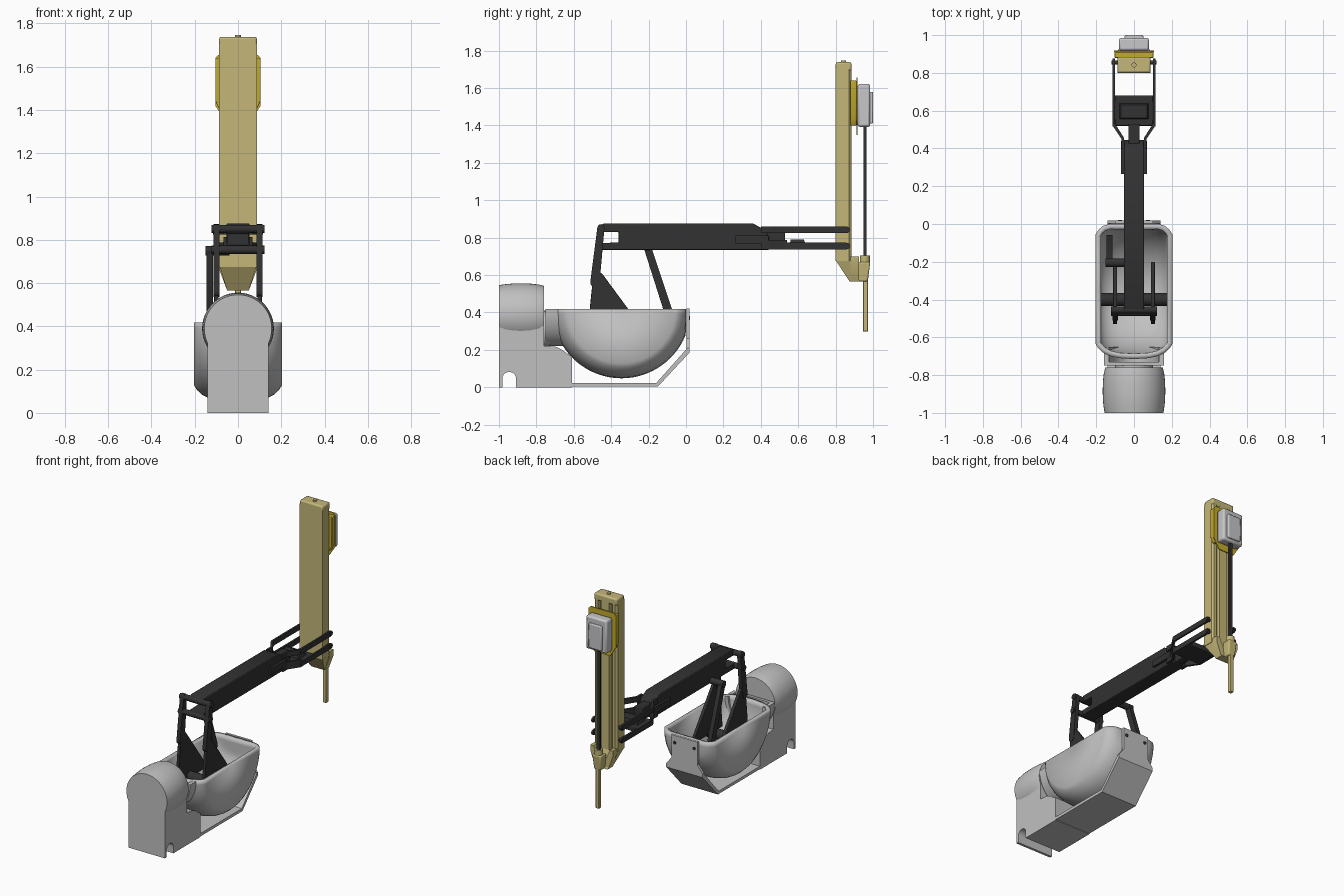
import bpy, bmesh, math
from mathutils import Vector

if "Cube" in bpy.data.objects:
    bpy.data.objects.remove(bpy.data.objects["Cube"], do_unlink=True)


def material(name, rgb):
    m = bpy.data.materials.new(name)
    m.use_nodes = True
    m.diffuse_color = (*rgb, 1)
    m.node_tree.nodes["Principled BSDF"].inputs["Base Color"].default_value = (*rgb, 1)
    return m


GREY = material("light grey", (0.53, 0.53, 0.53))
PALE = material("pale motor grey", (0.57, 0.57, 0.59))
DARK = material("charcoal", (0.032, 0.032, 0.032))
KHAKI = material("khaki", (0.55, 0.47, 0.19))
YELLOW = material("mustard yellow", (0.55, 0.41, 0.025))


def finish(name, bm, mat, bevel=0.0, fix_normals=True):
    if fix_normals:
        bmesh.ops.recalc_face_normals(bm, faces=bm.faces)
    me = bpy.data.meshes.new(name)
    bm.to_mesh(me)
    bm.free()
    me.materials.append(mat)
    me.polygons.foreach_set("use_smooth", [True] * len(me.polygons))
    me.set_sharp_from_angle(angle=math.radians(32))
    ob = bpy.data.objects.new(name, me)
    bpy.context.collection.objects.link(ob)
    if bevel:
        b = ob.modifiers.new("bevel", "BEVEL")
        b.width, b.segments, b.limit_method = bevel, 2, "ANGLE"
        b.angle_limit = math.radians(40)
    return ob


def prism(name, axis, pts, a, b, mat, bevel=0.0):
    """Extrude a 2D outline along an axis from a to b."""
    place = {"x": lambda p, t: (t, p[0], p[1]),
             "y": lambda p, t: (p[0], t, p[1]),
             "z": lambda p, t: (p[0], p[1], t)}[axis]
    bm = bmesh.new()
    lo = [bm.verts.new(place(p, a)) for p in pts]
    hi = [bm.verts.new(place(p, b)) for p in pts]
    n = len(pts)
    bm.faces.new(lo)
    bm.faces.new(hi[::-1])
    for i in range(n):
        j = (i + 1) % n
        bm.faces.new((lo[i], lo[j], hi[j], hi[i]))
    return finish(name, bm, mat, bevel)


def box(name, x0, x1, y0, y1, z0, z1, mat, bevel=0.0):
    return prism(name, "z", [(x0, y0), (x1, y0), (x1, y1), (x0, y1)], z0, z1, mat, bevel)


def cylinder(name, p, q, r, mat, sides=24):
    p, q = Vector(p), Vector(q)
    bm = bmesh.new()
    bmesh.ops.create_cone(bm, cap_ends=True, segments=sides, radius1=r, radius2=r,
                          depth=(q - p).length)
    rot = (q - p).to_track_quat("Z", "Y").to_matrix().to_4x4()
    rot.translation = (p + q) / 2
    bm.transform(rot)
    return finish(name, bm, mat)


def link(name, x, p, q, w0, w1, thick, mat):
    """Flat bar in the y-z plane with rounded ends."""
    d = Vector(q) - Vector(p)
    t = math.atan2(d.y, d.x)
    pts = []
    for c, w, start in ((q, w1, t - math.pi / 2), (p, w0, t + math.pi / 2)):
        for i in range(7):
            a = start + math.pi * i / 6
            pts.append((c[0] + w / 2 * math.cos(a), c[1] + w / 2 * math.sin(a)))
    return prism(name, "x", pts, x - thick / 2, x + thick / 2, mat)


def loft(name, z0, r0, z1, r1, mat, bevel=0.0):
    """Tapered block between two rectangles (x half width, y min, y max)."""
    bm = bmesh.new()
    rings = [[bm.verts.new(v) for v in ((-h, a, z), (h, a, z), (h, b, z), (-h, b, z))]
             for z, (h, a, b) in ((z0, r0), (z1, r1))]
    bm.faces.new(rings[0])
    bm.faces.new(rings[1][::-1])
    for i in range(4):
        j = (i + 1) % 4
        bm.faces.new((rings[0][i], rings[0][j], rings[1][j], rings[1][i]))
    return finish(name, bm, mat, bevel)


def mirrored(pts):
    return pts + [(-x, z) for x, z in reversed(pts)]


# Pedestal with cable notch
arch = [(-0.945 + 0.037 * math.cos(a), 0.045 + 0.037 * math.sin(a))
        for a in [math.pi * (1 - i / 10) for i in range(11)]]
prism("pedestal", "x", [(-1, 0), (-0.982, 0)] + arch +
      [(-0.908, 0), (-0.61, 0), (-0.61, 0.165), (-0.635, 0.18), (-0.67, 0.205), (-0.7, 0.218),
       (-0.76, 0.222), (-0.76, 0.35), (-1, 0.35)], -0.14, 0.14, GREY)

# Bulging barrel on the pedestal
prof = [(-1, 0), (-1, 0.156), (-0.96, 0.162), (-0.92, 0.165), (-0.88, 0.166),
        (-0.83, 0.164), (-0.785, 0.159), (-0.76, 0.152), (-0.76, 0)]
bm = bmesh.new()
vs = [bm.verts.new((0, y, 0.39 + r)) for y, r in prof]
es = [bm.edges.new((vs[i], vs[i + 1])) for i in range(len(vs) - 1)]
bmesh.ops.spin(bm, geom=vs + es, cent=(0, 0, 0.39), axis=(0, 1, 0), angle=2 * math.pi, steps=48)
bmesh.ops.remove_doubles(bm, verts=bm.verts, dist=1e-5)
finish("pedestal_barrel", bm, GREY)
cylinder("shoulder_joint", (0, -0.78, 0.31), (0, -0.73, 0.31), 0.1, GREY)

# Open rounded tub: half revolution about x, cut flat at the back
half = [(0.203, 0), (0.203, 0.29), (0.19, 0.312), (0.165, 0.335), (0.13, 0.353),
        (0.08, 0.365), (0, 0.37)]
rows = half + [(-x, r) for x, r in half[-2::-1]]
N = 40
bm = bmesh.new()
grid = []
for x, r in rows:
    grid.append([bm.verts.new((x, min(-0.345 + r * math.cos(a), 0.0), 0.418 + r * math.sin(a)))
                 for a in [math.pi * (1 + i / N) for i in range(N + 1)]])
for i in range(len(rows) - 1):
    for j in range(N):
        bm.faces.new((grid[i][j], grid[i][j + 1], grid[i + 1][j + 1], grid[i + 1][j]))
bmesh.ops.remove_doubles(bm, verts=bm.verts, dist=1e-5)
bmesh.ops.dissolve_degenerate(bm, edges=bm.edges, dist=1e-5)
bmesh.ops.recalc_face_normals(bm, faces=bm.faces)
bm.faces.ensure_lookup_table()
if min(bm.faces, key=lambda f: f.calc_center_median().z).normal.z > 0:
    bmesh.ops.reverse_faces(bm, faces=bm.faces)
tub = finish("tub", bm, GREY, fix_normals=False)
s = tub.modifiers.new("wall", "SOLIDIFY")
s.thickness, s.offset = 0.028, -1

# Half-round neck between tub and pedestal
angles = [math.pi * (1 + i / 24) for i in range(25)]
outer = [(0.158 * math.cos(a), 0.418 + 0.198 * math.sin(a)) for a in angles]
inner = [(0.132 * math.cos(a), 0.418 + 0.172 * math.sin(a)) for a in reversed(angles)]
prism("neck_shell", "y", outer + inner, -0.73, -0.65, GREY)
prism("neck_end", "y", outer, -0.75, -0.73, GREY)

# Under tray and back panel
prism("tray", "x", [(-0.62, 0.004), (-0.15, 0.004), (0.018, 0.185), (0.018, 0.21), (0.003, 0.205),
                    (-0.158, 0.024), (-0.62, 0.024)], -0.14, 0.14, GREY)
prism("back_panel", "y", mirrored([(0.14, 0.19), (0.14, 0.21), (0.1, 0.26), (0.1, 0.42)]),
      0.002, 0.018, GREY)

# Lifting linkage
cylinder("linkage_axle", (-0.18, -0.4, 0.28), (0.18, -0.4, 0.28), 0.035, DARK)
for side, s in (("left", 1), ("right", -1)):
    cylinder(side + "_panel_bolt", (s * 0.075, 0.01, 0.37), (s * 0.075, 0.022, 0.37), 0.011, DARK)
    x = s * 0.1
    prism(side + "_gusset", "x", [(-0.53, 0.27), (-0.495, 0.61), (-0.45, 0.61), (-0.31, 0.42),
                                  (-0.2, 0.27)], x - 0.011, x + 0.011, DARK, 0.003)
    link(side + "_upright", x, (-0.487, 0.56), (-0.455, 0.853), 0.05, 0.038, 0.028, DARK)
for name, y, z in (("upper_crossbar", -0.455, 0.85), ("lower_crossbar", -0.468, 0.754)):
    cylinder(name, (-0.122, y, z), (0.122, y, z), 0.019, DARK)
link("drive_strut", -0.13, (-0.08, 0.36), (-0.205, 0.745), 0.045, 0.04, 0.03, DARK)
cylinder("strut_pin", (-0.15, -0.205, 0.75), (-0.04, -0.205, 0.75), 0.022, DARK)

# Main arm
prism("main_arm", "x", [(-0.465, 0.83), (-0.465, 0.86), (-0.44, 0.875), (0.36, 0.875), (0.42, 0.842),
                        (0.445, 0.8), (0.445, 0.735), (-0.465, 0.735), (-0.465, 0.77),
                        (-0.36, 0.775), (-0.36, 0.83)], -0.053, 0.053, DARK, 0.005)
box("wrist_knuckle", -0.03, 0.03, 0.38, 0.53, 0.74, 0.83, DARK, 0.005)

# Fork holding the column
box("fork_plate", -0.102, 0.102, 0.52, 0.68, 0.738, 0.77, DARK, 0.005)
loft("fork_web", 0.74, (0.085, 0.55, 0.65), 0.79, (0.07, 0.56, 0.63), DARK)
for side, s in (("left", 1), ("right", -1)):
    box(side + "_arm_cheek", min(s * .05, s * .068), max(s * .05, s * .068), 0.265, 0.44,
        0.768, 0.812, DARK)
    for level, z, y0 in (("upper", 0.842, 0.4), ("lower", 0.755, 0.52)):
        link(f"{side}_{level}_prong", s * 0.108, (0.535, z), (0.858, z), 0.036, 0.036, 0.013, DARK)
        cylinder(f"{side}_{level}_pin", (s * 0.08, 0.855, z), (s * 0.118, 0.855, z), 0.011, DARK)
        z0 = z - 0.018
        prism(f"{side}_{level}_prong_root", "z",
              [(s * 0.114, 0.54), (s * 0.114, 0.522), (s * 0.066, 0.45), (s * 0.066, 0.4),
               (s * 0.05, 0.4), (s * 0.052, 0.455), (s * 0.1, 0.53), (s * 0.1, 0.54)],
              z0, z0 + (0.036 if level == "upper" else 0.05), DARK)

# Column with two grooves along its back
prism("column", "z", mirrored([(0.088, 0.8), (0.088, 0.872), (0.076, 0.885), (0.056, 0.885),
                               (0.052, 0.862), (0.034, 0.862), (0.03, 0.885)]),
      0.675, 1.71, KHAKI)
box("column_cap", -0.088, 0.088, 0.8, 0.885, 1.69, 1.738, KHAKI, 0.01)
cylinder("cap_button", (0, 0.842, 1.73), (0, 0.842, 1.747), 0.013, KHAKI)

# Column foot and tool holder
loft("column_foot", 0.565, (0.05, 0.875, 0.93), 0.678, (0.086, 0.801, 0.885), KHAKI)
for side, s in (("left", 1), ("right", -1)):
    prism(side + "_foot_wing", "y",
          [(s * 0.086, 0.7), (s * 0.062, 0.7), (s * 0.028, 0.62), (s * 0.028, 0.565),
           (s * 0.05, 0.565), (s * 0.086, 0.66)], 0.88, 0.925, KHAKI)
loft("tool_holder", 0.565, (0.026, 0.91, 0.972), 0.67, (0.034, 0.92, 0.985), KHAKI, 0.008)
cylinder("holder_collar", (0, 0.956, 0.66), (0, 0.956, 0.705), 0.027, KHAKI)
box("tool_tip", -0.013, 0.013, 0.947, 0.973, 0.298, 0.58, KHAKI, 0.003)

# Drive rod, motor and mounting plates
box("drive_rod", -0.014, 0.014, 0.948, 0.966, 0.7, 1.4, DARK, 0.004)
prism("motor_mount", "y", mirrored([(0.104, 1.64), (0.104, 1.44), (0.085, 1.4)]),
      0.88, 0.911, YELLOW, 0.004)
prism("mount_flange", "y", mirrored([(0.09, 1.655), (0.105, 1.64), (0.105, 1.42), (0.06, 1.35)]),
      0.911, 0.918, YELLOW)
box("motor", -0.08, 0.08, 0.918, 0.985, 1.392, 1.622, PALE, 0.012)
box("motor_cover", -0.05, 0.05, 0.975, 1.0, 1.41, 1.58, PALE, 0.006)
